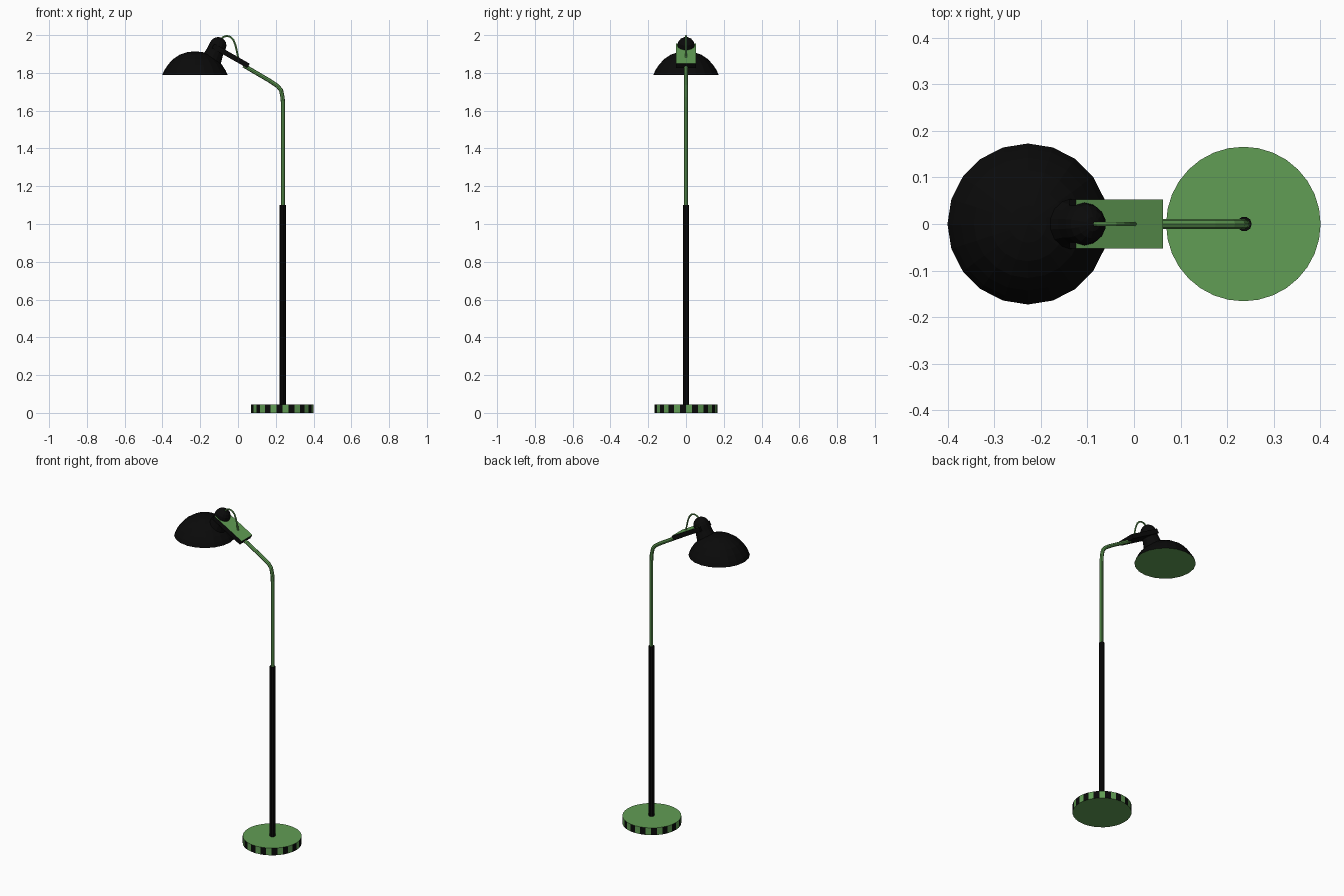
import bpy, bmesh, math
from mathutils import Vector, Matrix

if "Cube" in bpy.data.objects:
    bpy.data.objects.remove(bpy.data.objects["Cube"])


def material(name, rgb):
    m = bpy.data.materials.new(name)
    m.diffuse_color = (*rgb, 1)
    m.use_nodes = True
    m.node_tree.nodes["Principled BSDF"].inputs["Base Color"].default_value = m.diffuse_color
    return m


GREEN = material("green", (0.12, 0.34, 0.09))
BLACK = material("black", (0.003, 0.003, 0.003))


def finish(name, bm, mats, matrix=None, pick=None):
    if matrix:
        bm.transform(matrix)
    bmesh.ops.recalc_face_normals(bm, faces=bm.faces)
    if pick:
        for f in bm.faces:
            f.material_index = pick(f)
    me = bpy.data.meshes.new(name)
    bm.to_mesh(me)
    bm.free()
    for m in mats:
        me.materials.append(m)
    ob = bpy.data.objects.new(name, me)
    bpy.context.collection.objects.link(ob)
    return ob


def lathe(name, profile, sides, mats, matrix, pick=None):
    """Closed solid of revolution from (radius, height) points."""
    bm = bmesh.new()
    rings = []
    for r, z in profile:
        if r == 0:
            rings.append([bm.verts.new((0, 0, z))] * sides)
        else:
            rings.append([bm.verts.new((r * math.cos(2 * math.pi * i / sides),
                                        r * math.sin(2 * math.pi * i / sides), z))
                          for i in range(sides)])
    for a, b in zip(rings, rings[1:]):
        for i in range(sides):
            j = (i + 1) % sides
            bm.faces.new(list(dict.fromkeys((a[i], a[j], b[j], b[i]))))
    for ring in (rings[0], rings[-1]):
        if ring[0] is not ring[1]:
            bm.faces.new(ring)
    return finish(name, bm, mats, matrix, pick)


def tube(name, points, radius, sides, mat):
    """Round tube along a path in the xz plane."""
    pts = [Vector((x, 0, z)) for x, z in points]
    bm = bmesh.new()
    rings = []
    for k, p in enumerate(pts):
        d = (pts[min(k + 1, len(pts) - 1)] - pts[max(k - 1, 0)]).normalized()
        n = Vector((0, 1, 0)).cross(d)
        rings.append([bm.verts.new(p + radius * (math.cos(t) * n + math.sin(t) * Vector((0, 1, 0))))
                      for t in (2 * math.pi * i / sides for i in range(sides))])
    for a, b in zip(rings, rings[1:]):
        for i in range(sides):
            j = (i + 1) % sides
            bm.faces.new((a[i], a[j], b[j], b[i]))
    bm.faces.new(rings[0])
    bm.faces.new(rings[-1])
    return finish(name, bm, [mat])


# Round foot with striped rim
def rim_stripes(f):
    if abs(f.normal.z) > 0.5:
        return 0
    c = f.calc_center_median()
    return int((math.atan2(c.y, c.x - 0.235) % (2 * math.pi)) / (2 * math.pi / 32)) % 2


lathe("base", [(0.166, 0), (0.166, 0.045)], 32, [GREEN, BLACK],
      Matrix.Translation((0.235, 0, 0)), rim_stripes)

# Stand: thick lower pole and thin bent upper arm
tube("lower_pole", [(0.237, 0.04), (0.237, 1.1)], 0.016, 10, BLACK)
tube("upper_arm", [(0.239, 1.09), (0.239, 1.62), (0.236, 1.67), (0.228, 1.708),
                   (0.21, 1.73), (0.17, 1.757), (0.03, 1.839)], 0.011, 8, GREEN)

# Flat bracket between arm and shade
bm = bmesh.new()
bmesh.ops.create_cube(bm, size=1)
bm.transform(Matrix.Diagonal((0.215, 0.105, 0.027, 1)))
finish("bracket", bm, [GREEN, BLACK],
       Matrix.Translation((-0.038, 0, 1.89)) @ Matrix.Rotation(math.radians(29.5), 4, 'Y'),
       lambda f: 0 if f.normal.z > 0.7 else 1)

# Domed shade, closed underneath
lathe("shade", [(0.173, 0), (0.162, 0.024), (0.143, 0.053), (0.116, 0.083),
                (0.08, 0.107), (0.04, 0.12), (0, 0.124)], 20, [BLACK, GREEN],
      Matrix.Translation((-0.228, 0, 1.79)),
      lambda f: 1 if f.normal.z < -0.9 else 0)

# Tilted lamp socket with rounded cap
tilt = Vector((0.03, 0, 0.065)).to_track_quat('Z', 'Y').to_matrix().to_4x4()
dome = [(0.046 * math.cos(a), 0.085 + 0.046 * math.sin(a))
        for a in (math.radians(d) for d in (0, 25, 48, 70))]
lathe("socket", [(0.062, -0.02), (0.052, 0.02), (0.047, 0.05)] + dome + [(0, 0.131)],
      14, [BLACK], Matrix.Translation((-0.142, 0, 1.867)) @ tilt)

# Cable looping from socket to bracket
tube("cable", [(-0.09, 1.975), (-0.078, 1.99), (-0.06, 1.996), (-0.04, 1.991), (-0.024, 1.974),
               (-0.013, 1.945), (-0.005, 1.91), (0.003, 1.87)], 0.005, 6, GREEN)
